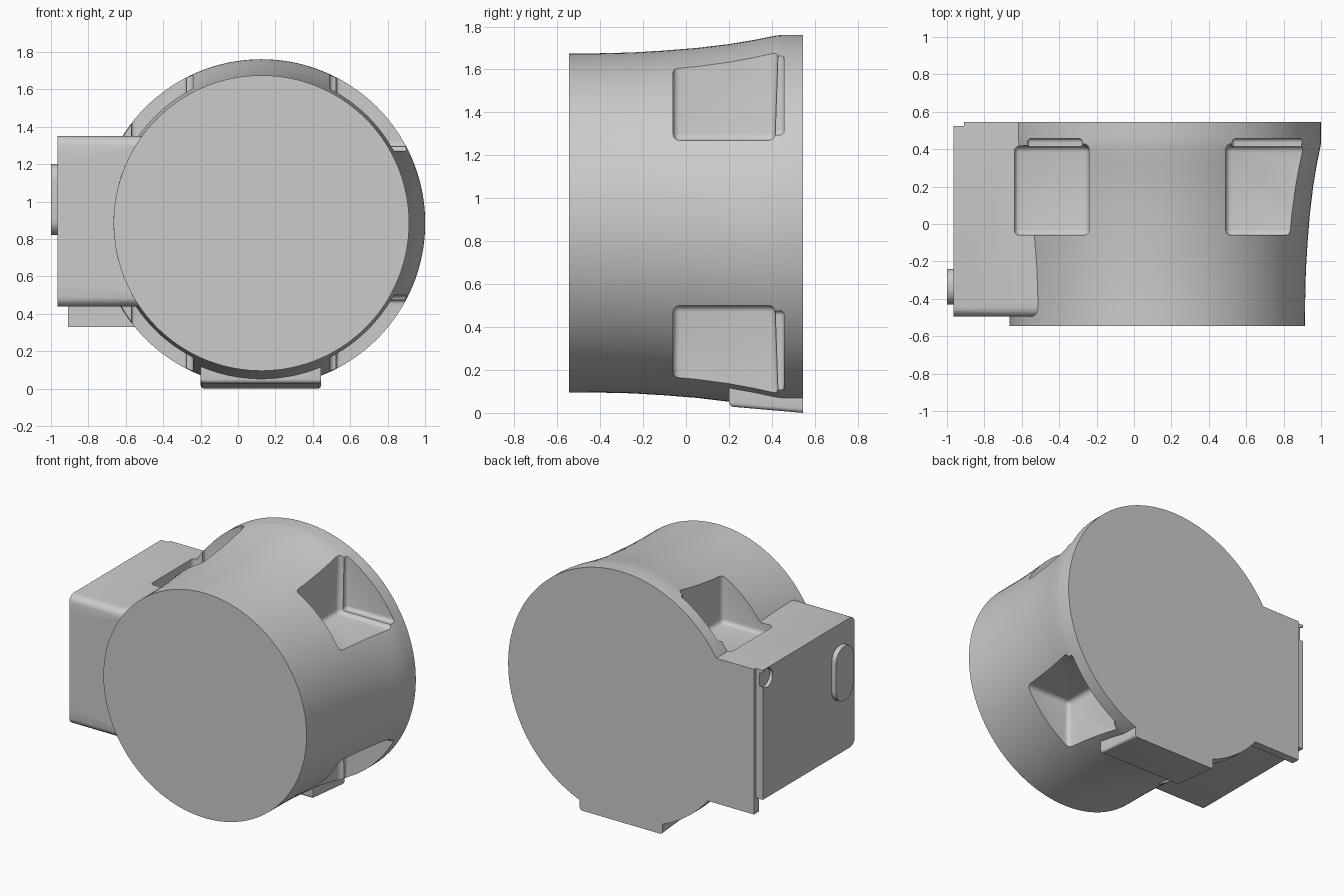
import bpy, bmesh, math

if "Cube" in bpy.data.objects:
    bpy.data.objects.remove(bpy.data.objects["Cube"])

CX, CZ = 0.125, 0.885  # drum axis (runs along y)


def finish(bm, name):
    bmesh.ops.recalc_face_normals(bm, faces=bm.faces[:])
    me = bpy.data.meshes.new(name)
    bm.to_mesh(me)
    bm.free()
    ob = bpy.data.objects.new(name, me)
    bpy.context.collection.objects.link(ob)
    return ob


def box(name, x, y, z, bevel=0.0, pick=None, move=None, seg=4):
    """Box from ranges, optional bevel of picked edges, optional vertex tweak."""
    bm = bmesh.new()
    bmesh.ops.create_cube(bm, size=1)
    for v in bm.verts:
        v.co = [r[0] if c < 0 else r[1] for c, r in zip(v.co, (x, y, z))]
    if bevel:
        edges = [e for e in bm.edges if pick is None or pick(e)]
        bmesh.ops.bevel(bm, geom=edges, offset=bevel, segments=seg,
                        profile=0.5, affect='EDGES')
    if move:
        for v in bm.verts:
            move(v.co)
    return finish(bm, name)


def boolean(target, tool, op):
    mod = target.modifiers.new(op, 'BOOLEAN')
    mod.operation, mod.solver, mod.object = op, 'EXACT', tool
    bpy.context.view_layer.objects.active = target
    bpy.ops.object.modifier_apply(modifier=mod.name)
    bpy.data.objects.remove(tool)


# Flared drum
N = 128
profile = [(-.545, .79), (-.4, .7905), (-.25, .794), (-.1, .803), (.05, .815),
           (.2, .833), (.32, .853), (.42, .873), (.45, .876), (.545, .876)]
bm = bmesh.new()
rings = [[bm.verts.new((CX + r * math.cos(2 * math.pi * i / N), y,
                        CZ + r * math.sin(2 * math.pi * i / N)))
          for i in range(N)] for y, r in profile]
for a, b in zip(rings, rings[1:]):
    for i in range(N):
        bm.faces.new((a[i], a[(i + 1) % N], b[(i + 1) % N], b[i]))
bm.faces.new(rings[0])
bm.faces.new(rings[-1])
housing = finish(bm, "housing")

# Side box with rounded front edges
front = lambda e: all(v.co.y < -.4 for v in e.verts) and abs(e.verts[0].co.x - e.verts[1].co.x) > .1
side = box("side_box", (-.965, -.3), (-.495, .525), (.44, 1.35), .05, front)
boolean(housing, side, 'UNION')

# Thin rear plate behind the side box
boolean(housing, box("rear_plate", (-.91, -.3), (.49, .545), (.33, 1.35)), 'UNION')


# Foot with sloping underside
def slope(co):
    if co.z < .1:
        co.z += .03 * (.545 - co.y) / .345


rim = lambda e: all(v.co.z < .1 for v in e.verts) and any(v.co.y < .3 for v in e.verts)
boolean(housing, box("foot", (-.2, .445), (.2, .545), (0, .2), .02, rim, slope), 'UNION')


# Four corner pockets, each with a shallow recess in its back wall
def draft(co):
    if co.y > .3:
        co.y += .05 * max(0, min(abs(co.z - CZ), .8) - .4)


for xr, xi in (((-.64, -.24), (-.62, -.275)), ((.49, 1.1), (.525, 1.1))):
    for s in (1, -1):
        zr = sorted((CZ + s * .385, CZ + s * 1.0))
        zi = sorted((CZ + s * .41, CZ + s * 1.0))
        rx = xi if xr[0] > 0 else (-.57, -.275)
        # recess stays inside the rim so the flange keeps its edge
        zi = sorted((CZ + s * .41, CZ + s * .98))
        boolean(housing, box("pocket_cutter", xr, (-.06, .415), zr, .03, None, draft), 'DIFFERENCE')
        boolean(housing, box("recess_cutter", rx, (.2, .457), zi, .02), 'DIFFERENCE')

# Round screw notches in the corners of the side face
for y, z in ((-.47, 1.28), (-.47, .51), (.48, 1.28), (.48, .51)):
    bm = bmesh.new()
    bmesh.ops.create_cone(bm, cap_ends=True, segments=32, radius1=.065, radius2=.065, depth=.06)
    for v in bm.verts:
        v.co = (-.97 + v.co.z, y + v.co.x, z + v.co.y)
    boolean(housing, finish(bm, "notch_cutter"), 'DIFFERENCE')

# Oval pad on the side face
upright = lambda e: abs(e.verts[0].co.x - e.verts[1].co.x) > .02
pad = box("side_pad", (-1.0, -.95), (-.43, -.24), (.82, 1.2), .085, upright, seg=8)

for ob in (housing, pad):
    bpy.ops.object.select_all(action='DESELECT')
    ob.select_set(True)
    bpy.context.view_layer.objects.active = ob
    bpy.ops.object.shade_smooth_by_angle(angle=math.radians(30))
